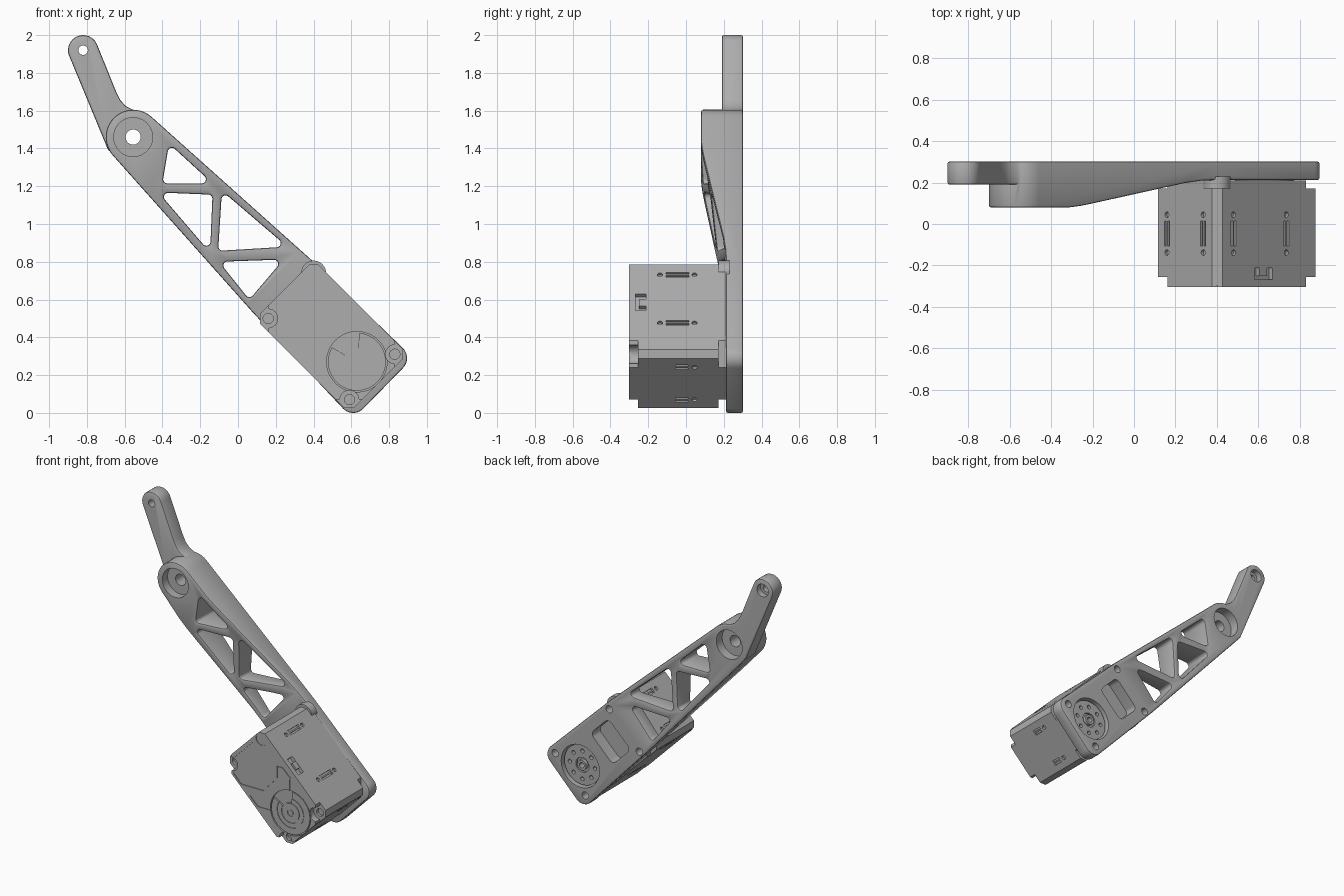
import bpy, bmesh
from math import sin, cos, radians, sqrt, pi
from mathutils import Matrix, Vector

if "Cube" in bpy.data.objects:
    bpy.data.objects.remove(bpy.data.objects["Cube"])

grey = bpy.data.materials.new("plain_grey")
grey.use_nodes = True
grey.diffuse_color = (0.42, 0.42, 0.42, 1)
grey.node_tree.nodes["Principled BSDF"].inputs["Base Color"].default_value = (0.42, 0.42, 0.42, 1)


# ---- helpers -------------------------------------------------------------
def arc(cx, cz, r, a0=0, a1=360, n=32):
    full = abs(a1 - a0) == 360
    steps = n if full else n + 1
    angles = [radians(a0 + (a1 - a0) * i / n) for i in range(steps)]
    return [(cx + r * cos(a), cz + r * sin(a)) for a in angles]


def rect(cx, cz, w, h):
    return [(cx + sx * w / 2, cz + sz * h / 2) for sx, sz in ((-1, -1), (1, -1), (1, 1), (-1, 1))]


def rounded(corners, r, n=6):
    """Polygon with each corner replaced by a tangent arc."""
    out = []
    for i, c in enumerate(corners):
        p = Vector(c)
        a = (Vector(corners[i - 1]) - p).normalized()
        b = (Vector(corners[(i + 1) % len(corners)]) - p).normalized()
        half = a.angle(b) / 2
        mid = p + (a + b).normalized() * r / sin(half)
        reach = r / (sin(half) / cos(half))
        start, end = p + a * reach - mid, p + b * reach - mid
        turn = start.angle_signed(end)
        for k in range(n + 1):
            v = start.copy()
            v.rotate(Matrix.Rotation(-turn * k / n, 2))
            out.append(tuple(mid + v))
    return out


def mesh_object(name, bm):
    bmesh.ops.recalc_face_normals(bm, faces=bm.faces)
    me = bpy.data.meshes.new(name)
    bm.to_mesh(me)
    bm.free()
    me.materials.append(grey)
    ob = bpy.data.objects.new(name, me)
    bpy.context.collection.objects.link(ob)
    return ob


def prism(name, pts, lo, hi, upright=False):
    """Extrude an x-z outline along y, or an x-y outline along z."""
    bm = bmesh.new()
    put = (lambda p, d: (p[0], p[1], d)) if upright else (lambda p, d: (p[0], d, p[1]))
    a = [bm.verts.new(put(p, lo)) for p in pts]
    b = [bm.verts.new(put(p, hi)) for p in pts]
    bm.faces.new(a)
    bm.faces.new(b)
    for i in range(len(pts)):
        bm.faces.new((a[i - 1], a[i], b[i], b[i - 1]))
    return mesh_object(name, bm)


def bake(ob):
    dg = bpy.context.evaluated_depsgraph_get()
    me = bpy.data.meshes.new_from_object(ob.evaluated_get(dg))
    ob.modifiers.clear()
    ob.data = me


def combine(ob, other, op="DIFFERENCE"):
    mod = ob.modifiers.new("combine", "BOOLEAN")
    mod.object, mod.operation, mod.solver = other, op, "EXACT"
    bake(ob)
    bpy.data.objects.remove(other)


def cut(ob, pts, lo, hi):
    combine(ob, prism("cutter", pts, lo, hi))


def soften(ob, width):
    mod = ob.modifiers.new("soften", "BEVEL")
    mod.width, mod.segments, mod.angle_limit = width, 2, radians(40)
    mod.use_clamp_overlap = False
    bake(ob)


def smooth(ob):
    bpy.ops.object.select_all(action="DESELECT")
    ob.select_set(True)
    bpy.context.view_layer.objects.active = ob
    bpy.ops.object.shade_smooth_by_angle(angle=radians(30))


# ---- motor frame: x along the arm, z across it, turned 45 degrees ---------
CX, CZ, U, V = 0.495, 0.405, 0.352, 0.22
HORN = (0.19, 0.0)
SCREWS = [(u, v) for u in (-0.304, 0.304) for v in (-0.17, 0.17)]
frame = Matrix.Translation((CX, 0, CZ)) @ Matrix.Rotation(pi / 4, 4, "Y")


def world(u, v):
    p = frame @ Vector((u, 0, v))
    return p.x, p.z


def local(x, z):
    p = frame.inverted() @ Vector((x, 0, z))
    return p.x, p.z


# ---- arm plate -----------------------------------------------------------
HUB, TIP = (-0.555, 1.46), (-0.82, 1.92)
outline = (arc(*HUB, 0.145, 48, 222, 20) + [(0.08, 0.53)]
           + arc(0.61, 0.075, 0.075, 225, 315, 10)
           + arc(0.82, 0.29, 0.075, -45, 45, 10) + [(0.40, 0.80)])
arm = prism("arm", outline, 0.08, 0.302)

# front of the arm thins towards the motor
slope = [(-1.24, -0.1), (-1.24, 0.079), (-1.16, 0.087), (-1.08, 0.099), (-0.59, 0.18),
         (-0.48, 0.198), (-0.375, 0.209), (-0.28, 0.212), (2, 0.212), (2, -0.1)]
wedge = prism("wedge", slope, -3, 3, upright=True)
wedge.data.transform(Matrix.Rotation(pi / 4, 4, "Y"))
combine(arm, wedge)

# truss openings
for tri in ([(-0.365, 1.425), (-0.40, 1.215), (-0.135, 1.215)],
            [(-0.42, 1.167), (-0.135, 1.155), (-0.148, 0.85)],
            [(-0.085, 1.175), (0.26, 0.88), (-0.105, 0.858)],
            [(-0.10, 0.80), (0.24, 0.812), (0.06, 0.60)]):
    cut(arm, rounded(tri, 0.022), -0.1, 0.5)
soften(arm, 0.01)

# lever above the hub
lever = prism("lever", arc(*TIP, 0.08, 22, 200, 16)
              + [(-0.685, 1.385), (-0.62, 1.38), (-0.50, 1.50), (-0.52, 1.595), (-0.56, 1.607),
                 (-0.595, 1.625), (-0.622, 1.655), (-0.645, 1.70)], 0.19, 0.302)
soften(lever, 0.01)
combine(arm, lever, "UNION")

# pad behind the upper motor corner
combine(arm, prism("pad", arc(*world(*SCREWS[1]), 0.066), 0.172, 0.23), "UNION")

# bearing pockets and bores
cut(arm, arc(*HUB, 0.103, n=40), 0, 0.14)
cut(arm, arc(*HUB, 0.103, n=40), 0.235, 0.5)
cut(arm, arc(*HUB, 0.04), 0, 0.5)
cut(arm, arc(*TIP, 0.025), 0, 0.5)
cut(arm, arc(*TIP, 0.045), 0.26, 0.5)

# horn opening, window and screw holes
cut(arm, arc(*world(*HORN), 0.152, n=48), 0.1, 0.5)
window = rounded(rect(-0.15, 0, 0.2, 0.25), 0.035)
cut(arm, [world(*p) for p in window], 0.1, 0.5)
for s in SCREWS:
    cut(arm, arc(*world(*s), 0.026, n=20), 0.235, 0.5)
smooth(arm)


# ---- motor body ----------------------------------------------------------
def body_outline(deep):
    """Chamfered rectangle; every corner but the upper one takes the deep cut."""
    pts = []
    for su, sv in ((-1, -1), (1, -1), (1, 1), (-1, 1)):
        c = 0.035 if (su, sv) == (-1, 1) else deep
        ends = [(su * (U - c), sv * V), (su * U, sv * (V - c))]
        pts += ends if su * sv < 0 else ends[::-1]
    return pts


motor = prism("motor_body", body_outline(0.035), -0.255, 0.172)
for lo, hi in ((-0.303, -0.25), (0.165, 0.211)):
    combine(motor, prism("layer", body_outline(0.1), lo, hi), "UNION")
for i, s in enumerate(SCREWS):
    if i != 1:
        cut(motor, arc(*s, 0.05, n=24), -0.4, -0.255)
        cut(motor, arc(*s, 0.027, n=20), -0.4, -0.235)
    else:
        cut(motor, arc(*s, 0.045, n=24), -0.4, -0.299)

# paired side slots with round holes at their ends
for axis, side, places in ((0, -U, (-0.124, 0.124)), (0, U, (-0.122, 0.12)),
                           (1, V, (-0.241, 0.119)), (1, -V, (-0.241, 0.119))):
    short = side == U
    y0, y1 = (-0.055, 0.01) if short else (-0.105, 0.015)
    for place in places:
        for off in (-0.011, 0.011):
            c, size = (side, place + off), (0.03, 0.012)
            if axis:
                c, size = c[::-1], size[::-1]
            cut(motor, rect(*c, *size), y0, y1)
        for y in ((0.045,) if short else (0.045, -0.138)):
            bm = bmesh.new()
            bmesh.ops.create_cone(bm, cap_ends=True, segments=14, radius1=0.014, radius2=0.014, depth=0.03)
            hole = mesh_object("hole", bm)
            spot = (place, y, side) if axis else (side, y, place)
            turn = Matrix() if axis else Matrix.Rotation(pi / 2, 4, "Y")
            hole.data.transform(Matrix.Translation(spot) @ turn)
            combine(motor, hole)

# connector socket
cut(motor, rect(-0.036, V, 0.125, 0.05), -0.268, -0.212)
combine(motor, prism("plug", rect(-0.036, V - 0.015, 0.05, 0.025), -0.25, -0.205), "UNION")

# seam lines on the front cover
seams = [[(0.177, 0.44), (0.235, 0.376), (0.42, 0.376), (0.525, 0.49), (0.525, 0.58), (0.567, 0.58), (0.63, 0.52)],
         [(0.19, 0.555), (0.35, 0.715)], [(0.625, 0.51), (0.625, 0.43)],
         [(0.31, 0.31), (0.37, 0.25), (0.47, 0.25)]]
for path in seams:
    for p, q in zip(path, path[1:]):
        p, q = Vector(local(*p)), Vector(local(*q))
        side = (q - p).normalized().orthogonal() * 0.003
        cut(motor, [p - side, q - side, q + side, p + side], -0.4, -0.298)

# round front cap with stepped rings
cut(motor, arc(*HORN, 0.16, n=48), -0.4, -0.29)
smooth(motor)
cap = prism("front_cap", arc(*HORN, 0.153, -165, 130, 40) + arc(*HORN, 0.07, 130, 195, 10), -0.301, -0.285)
for outer, inner in ((0.108, 0.102), (0.073, 0.067), (0.025, 0.019)):
    ring = prism("ring", arc(*HORN, outer), -0.4, -0.297)
    cut(ring, arc(*HORN, inner), -0.5, 0)
    combine(cap, ring)

# output horn seen through the back of the arm
horn = prism("output_horn", arc(*HORN, 0.143, n=48), 0.2, 0.278)
cut(horn, arc(*HORN, 0.052), 0.262, 0.5)
combine(horn, prism("boss", arc(*HORN, 0.036), 0.25, 0.286), "UNION")
cut(horn, arc(*HORN, 0.019, n=16), 0.23, 0.5)
for u, v in arc(*HORN, 0.1, n=8):
    cut(horn, arc(u, v, 0.014, n=14), 0.25, 0.5)

for part in (motor, cap, horn):
    part.data.transform(frame)
    smooth(part)
